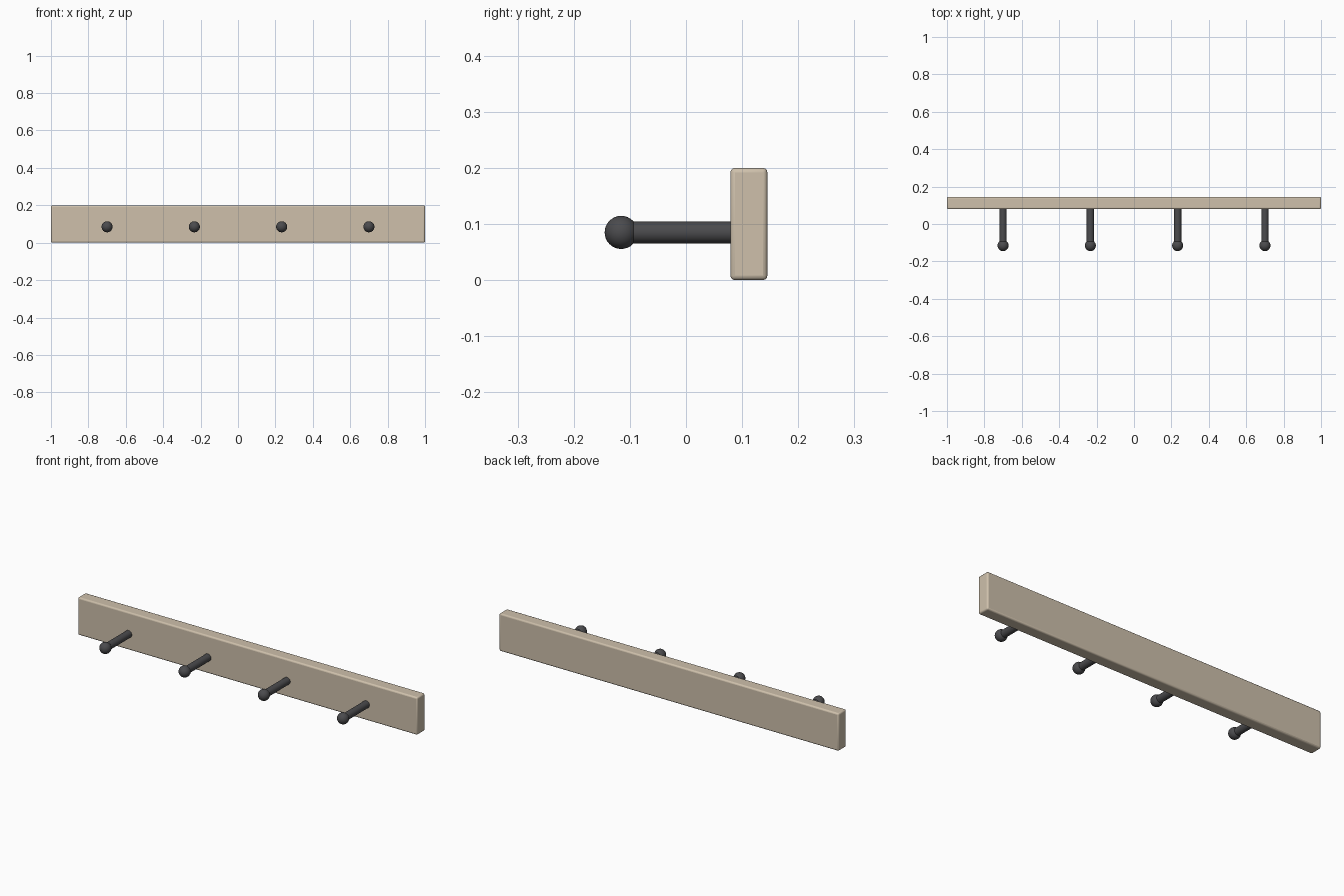
import bpy
from math import radians

if "Cube" in bpy.data.objects:
    bpy.data.objects.remove(bpy.data.objects["Cube"])

def material(name, color):
    m = bpy.data.materials.new(name)
    m.diffuse_color = color
    m.use_nodes = True
    m.node_tree.nodes["Principled BSDF"].inputs["Base Color"].default_value = m.diffuse_color
    return m

wood = material("pale_wood", (0.62, 0.53, 0.41, 1))
metal = material("dark_metal", (0.07, 0.07, 0.075, 1))

def finish(name, mat):
    ob = bpy.context.object
    ob.name = name
    ob.data.materials.append(mat)
    bpy.ops.object.shade_smooth_by_angle(angle=radians(35))
    return ob

# Wall board with softly rounded edges
bpy.ops.mesh.primitive_cube_add(size=1, location=(0, 0.112, 0.1))
board = bpy.context.object
board.scale = (2.0, 0.066, 0.2)
bpy.ops.object.transform_apply(location=False, rotation=False, scale=True)
bevel = board.modifiers.new("rounded_edges", 'BEVEL')
bevel.width = 0.008
bevel.segments = 3
finish("board", wood)

# Four pegs: a straight shaft with a ball on its front end
PEG_Z, BALL_Y, SHAFT_BACK = 0.085, -0.1155, 0.085
for i in range(4):
    x = -0.7 + i * 1.4 / 3
    bpy.ops.mesh.primitive_cylinder_add(
        vertices=32, radius=0.0195, depth=SHAFT_BACK - BALL_Y,
        location=(x, (SHAFT_BACK + BALL_Y) / 2, PEG_Z), rotation=(radians(90), 0, 0))
    finish(f"peg_shaft_{i + 1}", metal)
    bpy.ops.mesh.primitive_uv_sphere_add(
        segments=32, ring_count=16, radius=0.0295,
        location=(x, BALL_Y, PEG_Z), rotation=(radians(90), 0, 0))
    finish(f"peg_ball_{i + 1}", metal)
